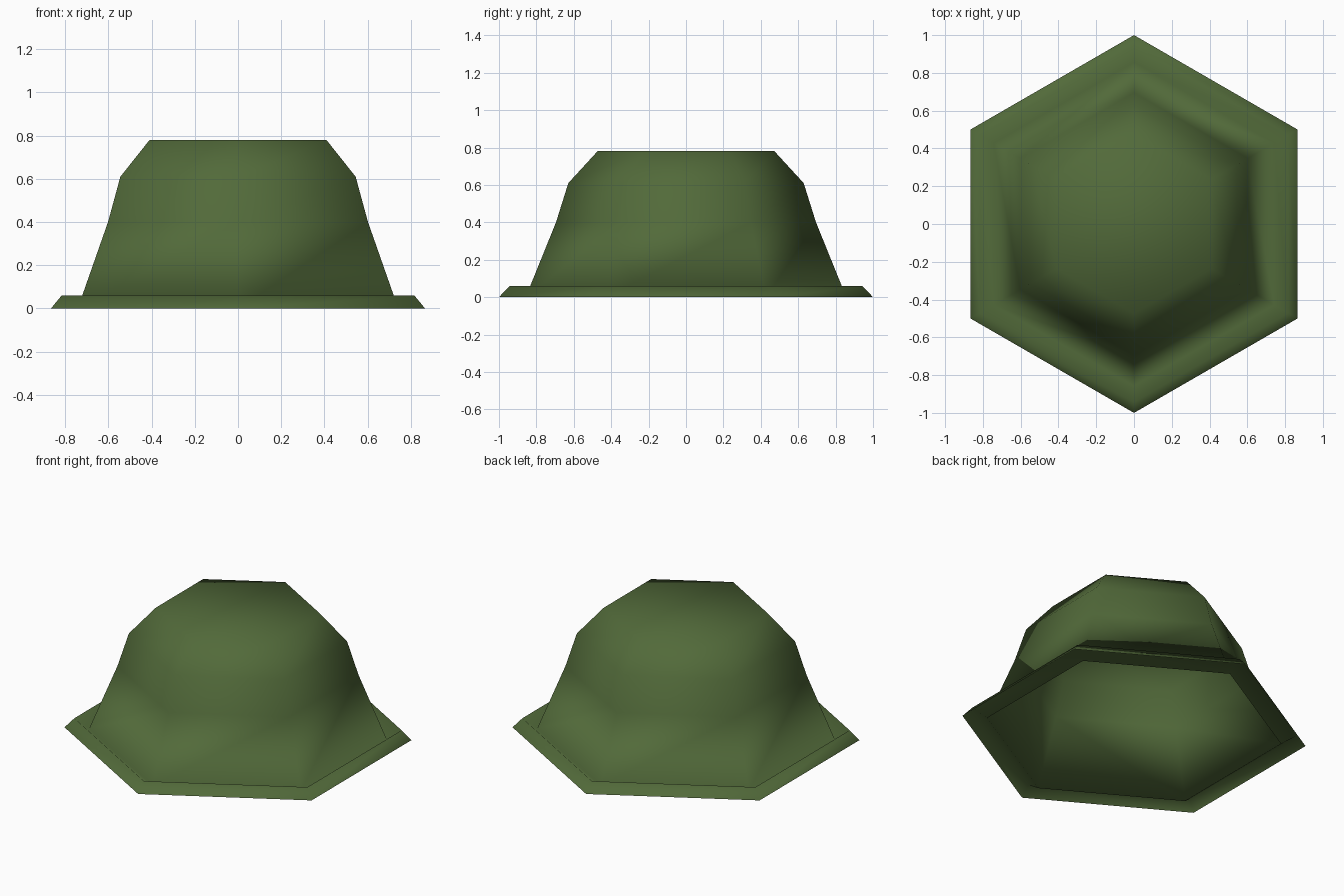
import bpy, bmesh, math

if "Cube" in bpy.data.objects:
    bpy.data.objects.remove(bpy.data.objects["Cube"])

# Hexagonal shell profile: (corner radius, height), from brim rim to crown
PROFILE = [(1.0, 0.0), (0.943, 0.06), (0.857, 0.0),
           (0.695, 0.40), (0.629, 0.61), (0.473, 0.78)]
SIDES = 6

green = bpy.data.materials.new("olive_green")
green.diffuse_color = (0.084, 0.144, 0.042, 1.0)
green.use_nodes = True
green.node_tree.nodes["Principled BSDF"].inputs["Base Color"].default_value = green.diffuse_color

bm = bmesh.new()
rings = []
for r, z in PROFILE:
    angles = [math.radians(90) + i * math.tau / SIDES for i in range(SIDES)]
    rings.append([bm.verts.new((r * math.cos(a), r * math.sin(a), z)) for a in angles])

# Brim ridge and dome walls, open underneath
for low, high in zip(rings, rings[1:]):
    for i in range(SIDES):
        j = (i + 1) % SIDES
        bm.faces.new((low[i], low[j], high[j], high[i]))

# Flat crown
bm.faces.new(rings[-1])

for f in bm.faces:
    f.smooth = True

mesh = bpy.data.meshes.new("brimmed_dome")
bm.to_mesh(mesh)
bm.free()
mesh.materials.append(green)
bpy.context.collection.objects.link(bpy.data.objects.new("brimmed_dome", mesh))
